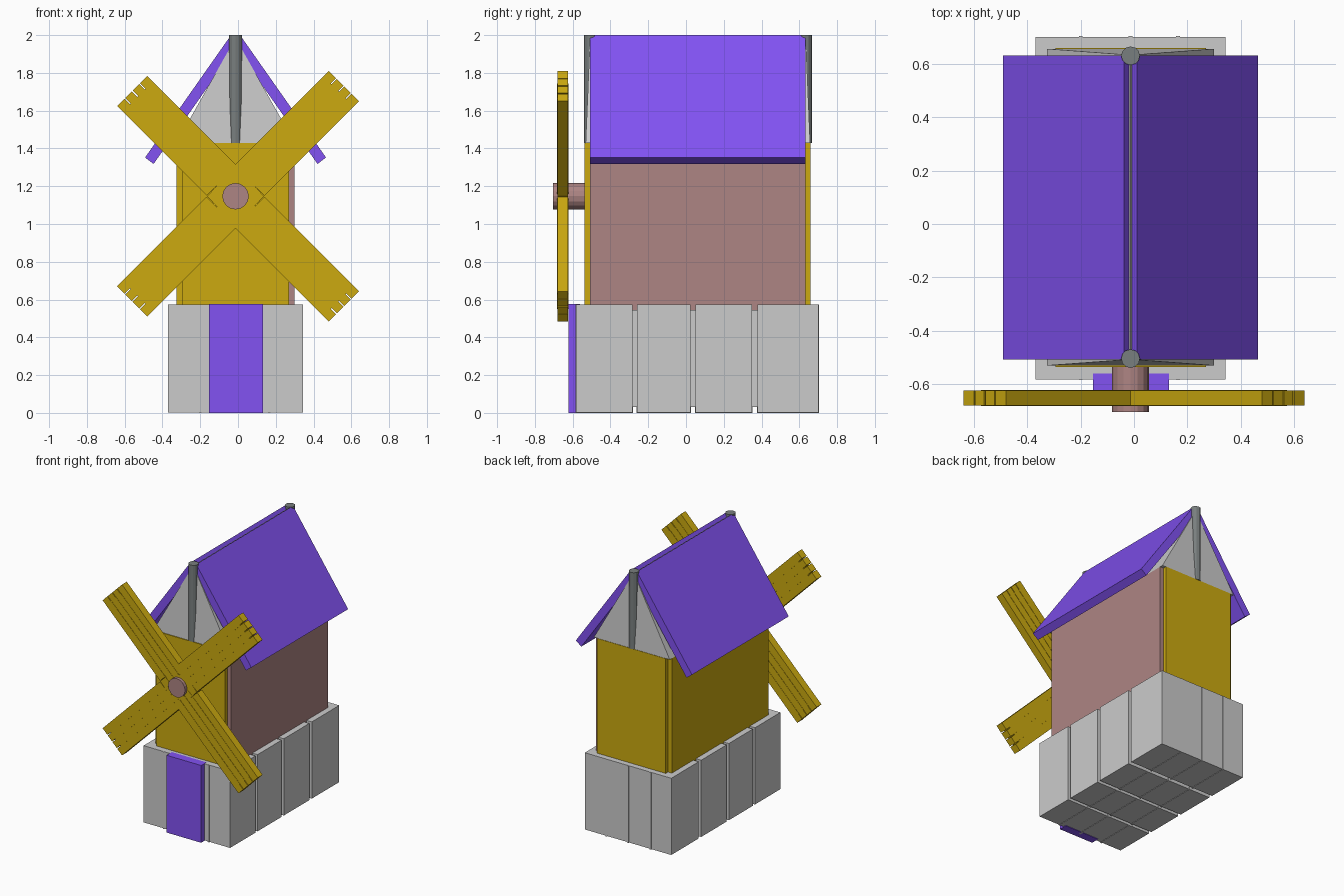
import bpy, bmesh
from math import pi, sqrt
from mathutils import Matrix, Vector

if "Cube" in bpy.data.objects:
    bpy.data.objects.remove(bpy.data.objects["Cube"])

CX = -0.013            # centre line of the building and hub
HUB_Z = 1.147


def material(name, rgb):
    m = bpy.data.materials.new(name)
    m.diffuse_color = (*rgb, 1)
    m.use_nodes = True
    m.node_tree.nodes["Principled BSDF"].inputs["Base Color"].default_value = m.diffuse_color
    return m


PURPLE = material("purple", (0.223, 0.084, 0.89))
YELLOW = material("yellow", (0.604, 0.402, 0.005))
BROWN = material("brown", (0.42, 0.233, 0.228))
DARK = material("dark_grey", (0.19, 0.21, 0.21))
STONE = material("stone_grey", (0.68, 0.68, 0.68))


def finish(name, bm, mat=None):
    bmesh.ops.recalc_face_normals(bm, faces=bm.faces)
    me = bpy.data.meshes.new(name)
    bm.to_mesh(me)
    bm.free()
    ob = bpy.data.objects.new(name, me)
    bpy.context.collection.objects.link(ob)
    if mat:
        me.materials.append(mat)
    return ob


def add_box(bm, x, y, z):
    size = Vector((x[1] - x[0], y[1] - y[0], z[1] - z[0]))
    mid = Vector((sum(x), sum(y), sum(z))) / 2
    bmesh.ops.create_cube(bm, size=1, matrix=Matrix.Translation(mid) @ Matrix.Diagonal((*size, 1)))


def box(name, x, y, z, mat=None):
    bm = bmesh.new()
    add_box(bm, x, y, z)
    return finish(name, bm, mat)


def add_prism(bm, profile, y0, y1):
    """Extrude an x-z profile along y."""
    f = bm.faces.new([bm.verts.new((x, y0, z)) for x, z in profile])
    new = bmesh.ops.extrude_face_region(bm, geom=[f])["geom"]
    verts = [v for v in new if isinstance(v, bmesh.types.BMVert)]
    bmesh.ops.translate(bm, vec=(0, y1 - y0, 0), verts=verts)


def cylinder(name, r, depth, sides, matrix, mat):
    bm = bmesh.new()
    bmesh.ops.create_cone(bm, cap_ends=True, segments=sides, radius1=r, radius2=r,
                          depth=depth, matrix=matrix)
    return finish(name, bm, mat)


# Stone base: four blocks with thin raised seams, around a smaller core
blocks, seams = bmesh.new(), bmesh.new()
for y0, y1 in [(-0.583, -0.284), (-0.259, 0.024), (0.05, 0.35), (0.379, 0.702)]:
    add_box(blocks, (-0.37, 0.343), (y0, y1), (0.003, 0.575))
    for x in (-0.2, CX, 0.165):
        add_box(seams, (x - 0.007, x + 0.007), (y0 - 0.003, y1 + 0.003), (0, 0.574))
finish("base_blocks", blocks, STONE)
finish("base_seams", seams, STONE)
box("base_core", (-0.35, 0.32), (-0.57, 0.69), (0.03, 0.545), STONE)

# Door
box("door", (-0.153, 0.132), (-0.622, -0.56), (0, 0.576), PURPLE)

# Wall panels, leaving small notches at the corners
box("front_wall", (-0.295, 0.27), (-0.537, -0.509), (0.54, 1.43), YELLOW)
box("back_wall", (-0.295, 0.27), (0.632, 0.66), (0.54, 1.43), YELLOW)
box("left_wall", (-0.326, -0.295), (-0.509, 0.632), (0.54, 1.43), YELLOW)
box("right_wall", (0.27, 0.30), (-0.509, 0.632), (0.54, 1.43), BROWN)

# Grey attic: rectangle tapering to a ridge line
bm = bmesh.new()
base = [bm.verts.new((x, y, 1.43)) for x, y in
        ((-0.326, -0.531), (0.30, -0.531), (0.30, 0.657), (-0.326, 0.657))]
r0, r1 = (bm.verts.new((CX, y, 1.985)) for y in (-0.508, 0.634))
a, b, c, d = base
for f in ((a, b, c, d), (a, b, r0), (c, d, r1), (b, c, r1, r0), (d, a, r0, r1)):
    bm.faces.new(f)
finish("attic", bm)

# Roof slabs, mirrored about the ridge
half = [(0, 1.965), (0.024, 2.0), (0.479, 1.352), (0.434, 1.318), (0, 1.935)]
for side, s in (("left", -1), ("right", 1)):
    bm = bmesh.new()
    add_prism(bm, [(CX + s * x, z) for x, z in half], -0.508, 0.632)
    finish(side + "_roof", bm, PURPLE)

# Ridge poles at both gables
for name, y in (("front_pole", -0.505), ("back_pole", 0.631)):
    cylinder(name, 0.035, 0.57, 12, Matrix.Translation((CX, y, 1.715)), DARK)

# Sails: four arms with notched plank ends and thin plank seams
W, Y0, Y1 = 0.113, -0.681, -0.625
K = 1 / sqrt(2)
PLANKS = ((-W, -0.058), (-0.052, -0.003), (0.003, 0.052), (0.058, W))


def arm_profile(length):
    pts = [(W - 0.01, -W)]
    for i, (lo, hi) in enumerate(PLANKS):
        if i:
            pts.append((length - 0.04, lo))
        pts += [(length, lo), (length, hi)]
        if i < 3:
            pts.append((length - 0.04, hi))
    return pts + [(W - 0.01, W)]


def seam_profile(v, length):
    return [(0.06, v - 0.004), (length, v - 0.004), (length, v + 0.004), (0.06, v + 0.004)]


sails, seams = bmesh.new(), bmesh.new()
for sx, sz in ((1, 1), (-1, 1), (-1, -1), (1, -1)):
    def place(profile):
        return [(CX + K * (sx * u - sz * v), HUB_Z + sz * 0.01 + K * (sz * u + sx * v))
                for u, v in profile]
    length = 0.811 if sx > 0 else 0.773
    add_prism(sails, place(arm_profile(length)), Y0, Y1)
    for v in (-0.055, 0, 0.055):
        add_prism(seams, place(seam_profile(v, length - 0.04)), Y0 - 0.002, Y1 + 0.002)
add_prism(sails, [(CX + 0.15, HUB_Z), (CX, HUB_Z + 0.165),
                  (CX - 0.15, HUB_Z), (CX, HUB_Z - 0.165)], Y0, Y1)
finish("sails", sails, YELLOW)
finish("sail_seams", seams, YELLOW)

# Hub axle
cylinder("hub", 0.07, 0.19, 16,
         Matrix.Translation((CX, -0.61, HUB_Z)) @ Matrix.Rotation(pi / 2, 4, 'X'), BROWN)
